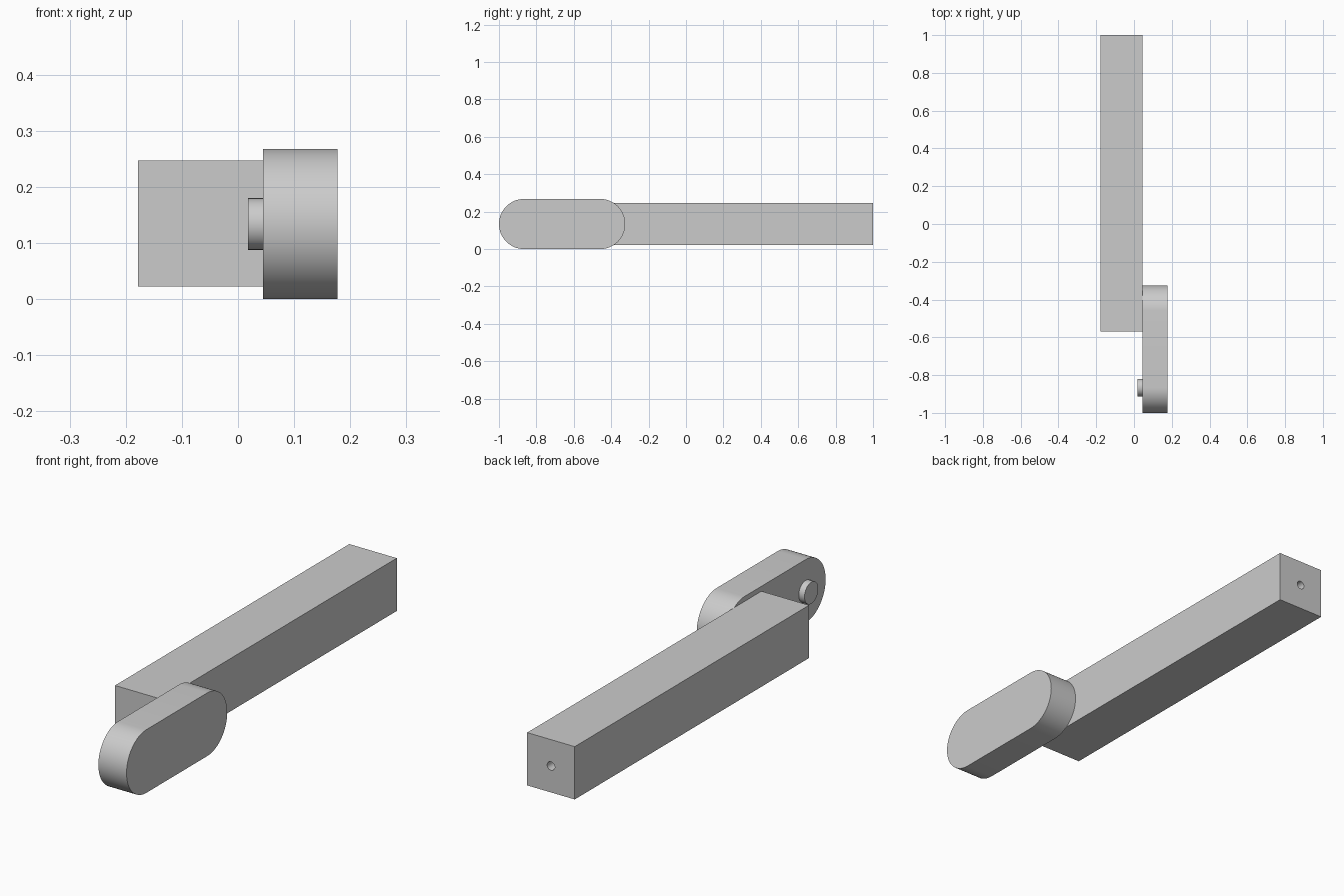
import bpy
import bmesh
from math import pi, radians, cos, sin

if "Cube" in bpy.data.objects:
    bpy.data.objects.remove(bpy.data.objects["Cube"])

# One plain grey finish
GREY = (0.6, 0.6, 0.6, 1)
grey = bpy.data.materials.new("plain_grey")
grey.use_nodes = True
grey.diffuse_color = GREY
grey.node_tree.nodes["Principled BSDF"].inputs["Base Color"].default_value = GREY

MID_Z = 0.134


def finish(obj, name, smooth=True):
    obj.name = obj.data.name = name
    obj.data.materials.clear()
    obj.data.materials.append(grey)
    if smooth:
        bpy.ops.object.select_all(action='DESELECT')
        obj.select_set(True)
        bpy.context.view_layer.objects.active = obj
        bpy.ops.object.shade_smooth_by_angle(angle=radians(30))
    return obj


def cylinder(name, radius, depth, location, rotation):
    bpy.ops.mesh.primitive_cylinder_add(vertices=48, radius=radius, depth=depth,
                                        location=location, rotation=rotation)
    return finish(bpy.context.object, name)


# Square handle bar
bpy.ops.mesh.primitive_cube_add(size=1, location=(-0.0665, 0.215, 0.135))
bar = bpy.context.object
bar.scale = (0.223, 1.57, 0.224)
bpy.ops.object.transform_apply(location=False, rotation=False, scale=True)
finish(bar, "handle_bar", smooth=False)

# Blind round hole in the back end of the bar
drill = cylinder("hole_cutter", 0.018, 0.3, (-0.0665, 1.0, 0.135), (pi / 2, 0, 0))
drill.hide_render = True
hole = bar.modifiers.new("end_hole", 'BOOLEAN')
hole.operation = 'DIFFERENCE'
hole.solver = 'EXACT'
hole.object = drill
bpy.context.view_layer.objects.active = bar
bpy.ops.object.modifier_apply(modifier=hole.name)
bpy.data.objects.remove(drill)
finish(bar, "handle_bar")

# Round-ended crank plate: stadium outline extruded along x
R, STEPS = 0.134, 32
bm = bmesh.new()
outline = []
for centre_y, start in ((-0.459, -pi / 2), (-0.866, pi / 2)):
    for i in range(STEPS + 1):
        a = start + pi * i / STEPS
        outline.append(bm.verts.new((0.045, centre_y + R * cos(a), MID_Z + R * sin(a))))
face = bm.faces.new(outline)
side = bmesh.ops.extrude_face_region(bm, geom=[face])
bmesh.ops.translate(bm, vec=(0.132, 0, 0),
                    verts=[g for g in side["geom"] if isinstance(g, bmesh.types.BMVert)])
bmesh.ops.recalc_face_normals(bm, faces=bm.faces)
mesh = bpy.data.meshes.new("crank_plate")
bm.to_mesh(mesh)
bm.free()
plate = bpy.data.objects.new("crank_plate", mesh)
bpy.context.collection.objects.link(plate)
finish(plate, "crank_plate")

# Short pin on the inner face of the plate
cylinder("crank_pin", 0.046, 0.034, (0.035, -0.866, MID_Z), (0, pi / 2, 0))
